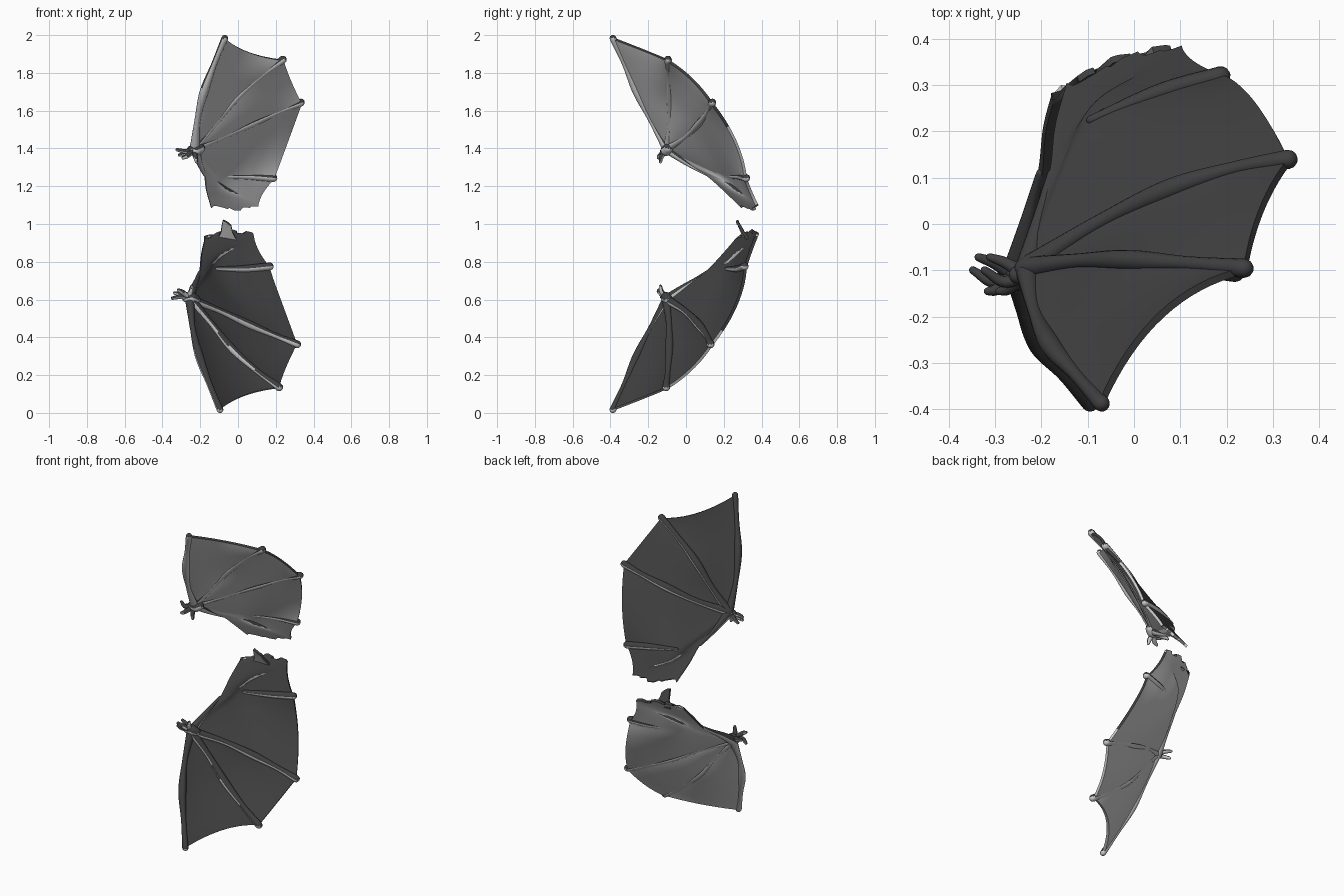
import bpy, bmesh, math, random
from mathutils import Vector as V

if "Cube" in bpy.data.objects:
    bpy.data.objects.remove(bpy.data.objects["Cube"])

random.seed(4)
BACK = V((-0.49, 0.72, 0.49)).normalized()   # upward side of the upper wing
N, S = 28, 16                                # steps along a spoke / across a panel


def material(name, v):
    m = bpy.data.materials.new(name)
    m.diffuse_color = (v, v, v, 1)
    m.use_nodes = True
    m.node_tree.nodes["Principled BSDF"].inputs["Base Color"].default_value = m.diffuse_color
    return m


PALE, DARK = material("pale_underside", 0.95), material("dark_upper_side", 0.05)


def spline(pts, n):
    """Catmull-Rom sampling of a few points (tuples of any length)."""
    p = [V(q) for q in pts]
    p = [p[0] * 2 - p[1]] + p + [p[-1] * 2 - p[-2]]
    out = []
    for i in range(n + 1):
        f = i / n * (len(p) - 3)
        k = min(int(f), len(p) - 4)
        t = f - k
        a, b, c, d = p[k:k + 4]
        out.append(0.5 * (2 * b + (c - a) * t + (2 * a - 5 * b + 4 * c - d) * t * t
                          + (3 * b - a - 3 * c + d) * t ** 3))
    return out


def finish(name, bm, thick=0):
    """Make the object, thicken skins, colour upward faces dark, shade smooth."""
    bmesh.ops.recalc_face_normals(bm, faces=bm.faces[:])
    me = bpy.data.meshes.new(name)
    bm.to_mesh(me)
    bm.free()
    ob = bpy.data.objects.new(name, me)
    bpy.context.collection.objects.link(ob)
    bpy.ops.object.select_all(action='DESELECT')
    ob.select_set(True)
    bpy.context.view_layer.objects.active = ob
    if thick:
        mod = ob.modifiers.new("thickness", 'SOLIDIFY')
        mod.thickness, mod.offset = thick, 0
        bpy.ops.object.modifier_apply(modifier=mod.name)
    ob.data.materials.append(PALE)
    ob.data.materials.append(DARK)
    for f in ob.data.polygons:
        f.material_index = int(f.normal.z > 0)
    bpy.ops.object.shade_smooth_by_angle(angle=math.radians(50))


def sheet(name, rows, thick):
    """Thin skin from a list of point rows."""
    bm = bmesh.new()
    g = [[bm.verts.new(p) for p in r] for r in rows]
    for a, b in zip(g, g[1:]):
        for i in range(len(a) - 1):
            bm.faces.new((a[i], a[i + 1], b[i + 1], b[i]))
    bmesh.ops.remove_doubles(bm, verts=bm.verts[:], dist=0.0005)
    finish(name, bm, thick)


def tube(name, pts, radii, place, n=30, sides=14):
    """Round bone of varying radius with domed ends."""
    path = [place(p) for p in spline(pts, n)]
    rad = [r[0] for r in spline([(r, 0) for r in radii], n)]
    d0, d1 = (path[0] - path[1]).normalized(), (path[-1] - path[-2]).normalized()
    dome = [(math.sin(math.radians(a)), math.cos(math.radians(a))) for a in (30, 55, 80)]
    stations = [(path[0] + d0 * rad[0] * s, rad[0] * c, -d0) for s, c in reversed(dome)]
    for i, p in enumerate(path):
        t = path[min(i + 1, n)] - path[max(i - 1, 0)]
        stations.append((p, rad[i], t.normalized()))
    stations += [(path[-1] + d1 * rad[-1] * s, rad[-1] * c, d1) for s, c in dome]
    bm = bmesh.new()
    rings = []
    ref = V((0.35, -0.8, 0.48))
    for c, r, t in stations:
        ref = (ref - t * ref.dot(t)).normalized()
        w = t.cross(ref)
        rings.append([bm.verts.new(c + (ref * math.cos(k * math.tau / sides)
                                        + w * math.sin(k * math.tau / sides)) * r)
                      for k in range(sides)])
    for a, b in zip(rings, rings[1:]):
        for k in range(sides):
            j = (k + 1) % sides
            bm.faces.new((a[k], a[j], b[j], b[k]))
    bm.faces.new(rings[0])
    bm.faces.new(rings[-1])
    finish(name, bm)


# Spokes fanning out from the wrist (upper wing)
W = (-0.23, -0.10, 1.40)
lead = [W, (-0.215, -0.185, 1.55), (-0.18, -0.26, 1.70), (-0.125, -0.325, 1.85), (-0.07, -0.387, 1.983)]
fin2 = [W, (-0.12, -0.085, 1.53), (-0.01, -0.083, 1.665), (0.12, -0.09, 1.78), (0.24, -0.10, 1.867)]
fin3 = [W, (-0.07, 0.0, 1.465), (0.08, 0.07, 1.535), (0.22, 0.115, 1.595), (0.335, 0.135, 1.64)]
fin4 = [W, (-0.165, 0.07, 1.315), (-0.09, 0.22, 1.25), (0.06, 0.28, 1.25), (0.19, 0.315, 1.24)]
tail = [W, (-0.17, 0.078, 1.295), (-0.09, 0.245, 1.21), (0.02, 0.32, 1.15), (0.105, 0.378, 1.095)]
root = [W, (-0.205, 0.005, 1.325), (-0.178, 0.11, 1.262), (-0.168, 0.205, 1.18), (-0.145, 0.292, 1.095)]
# Panels: two spokes, middle of the outer edge, sag depth
panels = [(lead, fin2, (0.06, -0.195, 1.908), 0.010), (fin2, fin3, (0.275, 0.03, 1.767), 0.010),
          (fin3, fin4, (0.262, 0.26, 1.44), 0.006), (fin4, tail, (0.13, 0.345, 1.165), 0.0),
          (tail, root, (-0.01, 0.355, 1.08), 0.0)]


def upper(p):
    return V(p)


def lower(p):
    """Mirror image below, stretched a little at the torn root."""
    return V((p[0] - 0.025, p[1], 2.0 - p[2] + 0.2 * max(0, 1.3 - p[2])))


def wing(side, place, facing, rag):
    # Scalloped skin, ragged where it was torn off
    rows = []
    for A, B, mid, sag in panels:
        a, b = spline(A, N), spline(B, N)
        bulge = V(mid) - (a[N] + b[N]) / 2
        for s in range(S + 1):
            if s == 0 and rows:
                continue
            f = s / S
            row = []
            for i in range(N + 1):
                t = i / N
                off = bulge * t ** 3 - BACK * facing * sag * math.sin(math.pi * t)
                row.append(a[i].lerp(b[i], f) + off * 4 * f * (1 - f))
            if A is tail:
                row[N] = row[N] + (row[N] - row[N - 1]).normalized() * random.uniform(-rag, 0.012)
            rows.append([place(p) for p in row])
    sheet(side + "_wing_skin", rows, 0.016)

    # Finger bones standing proud of the upward side, with swollen joints
    out = BACK * 0.006 * facing
    shift = lambda p: place(V(p) + out)
    tube(side + "_leading_bone", lead, [.026, .015, .023, .015, .018], place)
    tube(side + "_second_finger", fin2, [.025, .017, .023, .016, .021], shift)
    tube(side + "_third_finger", fin3, [.025, .017, .023, .016, .021], shift)
    tube(side + "_fourth_finger", fin4[2:], [.010, .019, .021], shift)
    tube(side + "_forearm", root[:3], [.028, .016, .008], place)

    # Wrist and small claws
    tube(side + "_wrist", [(-0.25, -0.11, 1.395), (-0.225, -0.105, 1.39), (-0.20, -0.095, 1.40)],
         [.020, .030, .026], place, 12)
    claws = [((-0.28, -0.125, 1.385), (-0.322, -0.10, 1.393)),
             ((-0.27, -0.14, 1.36), (-0.29, -0.145, 1.35)),
             ((-0.225, -0.13, 1.355), (-0.22, -0.135, 1.33)),
             ((-0.275, -0.085, 1.375), (-0.31, -0.072, 1.365))]
    for i, (m, e) in enumerate(claws):
        tube(f"{side}_claw_{i + 1}", [(-0.235, -0.11, 1.39), m, e], [.016, .013, .009], place, 12, 8)


wing("upper", upper, 1, 0.02)
wing("lower", lower, -1, 0.035)

# Torn flap standing up from the lower wing
sheet("torn_flap", [[V(p) for p in r] for r in (
    [(-0.11, 0.31, 0.915), (-0.06, 0.32, 0.92), (-0.01, 0.33, 0.92)],
    [(-0.09, 0.295, 0.96), (-0.06, 0.30, 0.965), (-0.03, 0.30, 0.96)],
    [(-0.085, 0.28, 0.995), (-0.06, 0.285, 0.99), (-0.035, 0.285, 0.99)],
    [(-0.08, 0.27, 1.02), (-0.065, 0.27, 1.015), (-0.045, 0.275, 1.0)])], 0.014)
